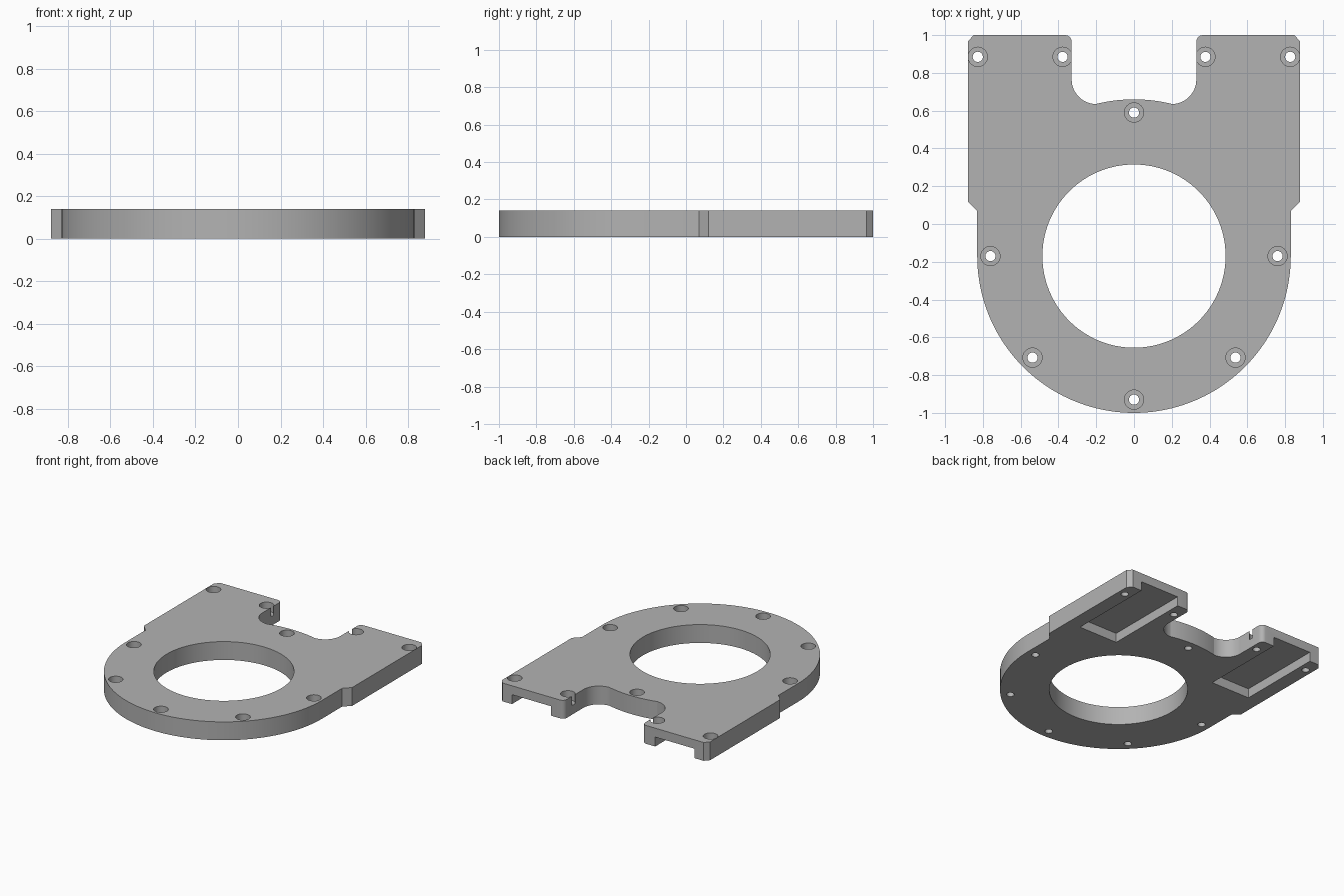
import bpy, bmesh
from math import sin, cos, radians, pi

if "Cube" in bpy.data.objects:
    bpy.data.objects.remove(bpy.data.objects["Cube"])

THICK = 0.14       # plate thickness
CY = -0.17         # centre of the round end
R_OUT = 0.83

grey = bpy.data.materials.new("plain grey")
grey.use_nodes = True
grey.diffuse_color = (0.45, 0.45, 0.45, 1)
grey.node_tree.nodes["Principled BSDF"].inputs["Base Color"].default_value = (0.45, 0.45, 0.45, 1)


def arc(cx, cy, r, start, end, steps):
    """Points along an arc, angles in degrees."""
    angles = [radians(start + (end - start) * i / steps) for i in range(steps + 1)]
    return [(cx + r * cos(a), cy + r * sin(a)) for a in angles]


def prism(name, outline, z0, z1):
    """Solid made by extruding a flat outline upward."""
    bm = bmesh.new()
    face = bm.faces.new([bm.verts.new((x, y, z0)) for x, y in outline])
    top = bmesh.ops.extrude_face_region(bm, geom=[face])["geom"]
    verts = [v for v in top if isinstance(v, bmesh.types.BMVert)]
    bmesh.ops.translate(bm, verts=verts, vec=(0, 0, z1 - z0))
    bmesh.ops.recalc_face_normals(bm, faces=bm.faces)
    mesh = bpy.data.meshes.new(name)
    bm.to_mesh(mesh)
    bm.free()
    mesh.materials.append(grey)
    obj = bpy.data.objects.new(name, mesh)
    bpy.context.collection.objects.link(obj)
    return obj


def cut(body, outline, z0, z1):
    """Subtract an extruded outline from the body."""
    cutter = prism("cutter", outline, z0, z1)
    cutter.hide_render = True
    bpy.context.view_layer.objects.active = body
    mod = body.modifiers.new("cut", "BOOLEAN")
    mod.operation = "DIFFERENCE"
    mod.solver = "EXACT"
    mod.object = cutter
    bpy.ops.object.modifier_apply(modifier=mod.name)
    bpy.data.objects.remove(cutter)


def circle(x, y, r, n):
    return arc(x, y, r, 0, 360, n)[:-1]


# Right half of the outline, from the bottom of the round end to the notch
half = arc(0, CY, R_OUT, -90, 0, 40)
half += [(0.83, 0.07), (0.88, 0.12), (0.88, 0.965), (0.85, 1.0)]
half += arc(0.365, 0.965, 0.035, 90, 180, 6)
half += arc(0.2, 0.765, 0.13, 0, -90, 14)
half += arc(0, CY, R_OUT, 76, 90, 8)
mirrored = [(-x, y) for x, y in reversed(half[1:-1])]
plate = prism("mounting_plate", half + mirrored, 0, THICK)

# Large central bore
cut(plate, circle(0, CY, 0.485, 96), -0.1, 0.3)

# Channels under both ears, open at the back
for s in (-1, 1):
    xs = (s * 0.44, s * 0.77)
    cut(plate, [(xs[0], 0.33), (xs[1], 0.33), (xs[1], 1.1), (xs[0], 1.1)], -0.1, 0.072)

# Counterbored screw holes around the ring and in the ears
spots = [(0.76 * cos(a), CY + 0.76 * sin(a))
         for a in (pi / 2, 0, pi, -pi / 4, -3 * pi / 4, -pi / 2)]
spots += [(s * x, 0.885) for s in (-1, 1) for x in (0.378, 0.827)]
for x, y in spots:
    cut(plate, circle(x, y, 0.027, 24), -0.1, 0.3)
    cut(plate, circle(x, y, 0.051, 32), 0.07, 0.3)

# Smooth curved walls, keep edges crisp
bpy.ops.object.select_all(action="DESELECT")
plate.select_set(True)
bpy.context.view_layer.objects.active = plate
bpy.ops.object.shade_smooth_by_angle(angle=radians(30))
